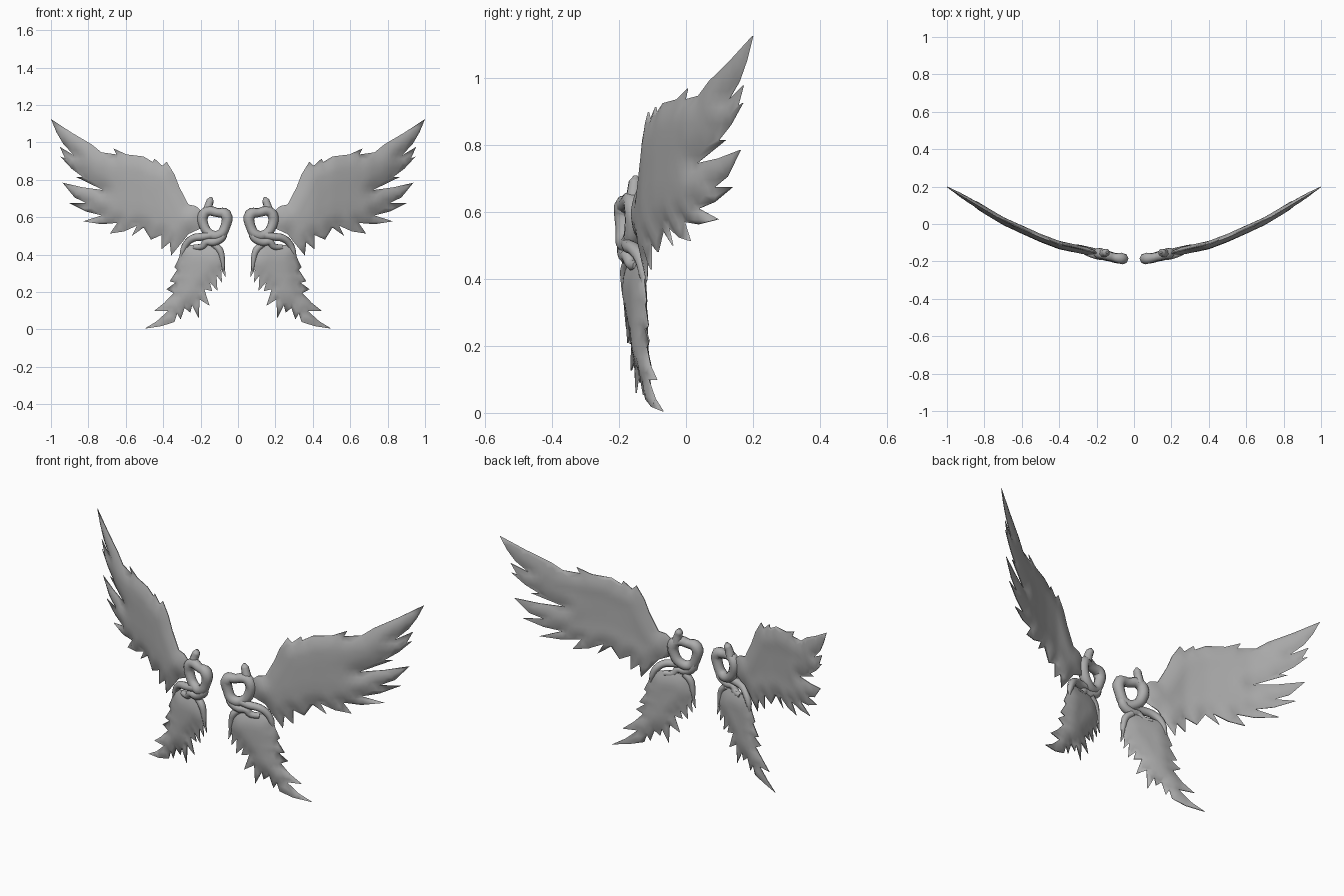
import bpy, bmesh, math
from collections import Counter
from mathutils import Vector
from mathutils.geometry import delaunay_2d_cdt, intersect_point_line

if "Cube" in bpy.data.objects:
    bpy.data.objects.remove(bpy.data.objects["Cube"])

grey = bpy.data.materials.new("bone grey")
grey.diffuse_color = (0.42, 0.42, 0.42, 1)
grey.use_nodes = True
grey.node_tree.nodes["Principled BSDF"].inputs["Base Color"].default_value = grey.diffuse_color

# Sweep of both wings: depth (y) against distance from the middle
SWEEP = [(0.0, -0.185), (0.1, -0.178), (0.2, -0.153), (0.4, -0.108),
         (0.5, -0.07), (0.7, 0.02), (1.01, 0.205)]


def sweep(x):
    for (x0, y0), (x1, y1) in zip(SWEEP, SWEEP[1:]):
        if x <= x1:
            return y0 + (y1 - y0) * (x - x0) / (x1 - x0)
    return SWEEP[-1][1]


def edge_distance(p, outline):
    best = 9.0
    for a, b in zip(outline, outline[1:] + outline[:1]):
        q, t = intersect_point_line(p, a, b)
        q = a.lerp(b, max(0.0, min(1.0, t)))
        best = min(best, (p - Vector((q[0], q[1]))).length)
    return best


def finish(name, mesh, angle):
    mesh.materials.append(grey)
    obj = bpy.data.objects.new(name, mesh)
    bpy.context.collection.objects.link(obj)
    bpy.ops.object.select_all(action='DESELECT')
    obj.select_set(True)
    bpy.context.view_layer.objects.active = obj
    bpy.ops.object.shade_smooth_by_angle(angle=math.radians(angle))


def feather_panel(name, points, side, thick, bulge, shift=0.0):
    """Cushioned panel: thick in the middle, thin along the feathered outline."""
    outline = [Vector(p) for p in points]
    n, step = len(outline), 0.024
    verts = list(outline)
    for i in range(int(1.05 / step)):
        for j in range(int(1.15 / step)):
            p = Vector(((i + 0.5 * (j % 2)) * step, j * step))
            if edge_distance(p, outline) > 0.008:
                verts.append(p)
    edges = [(i, (i + 1) % n) for i in range(n)]
    co, _, faces, *_ = delaunay_2d_cdt(verts, edges, [], 1, 1e-5)

    bm = bmesh.new()
    front, back = [], []
    for p in co:
        d = edge_distance(p, outline)
        half = 0.002 + thick * min(1.0, d / 0.06) ** 0.75
        y = sweep(p.x) + shift - bulge * min(1.0, d / 0.12)
        front.append(bm.verts.new((side * p.x, y - half, p.y)))
        back.append(bm.verts.new((side * p.x, y + half, p.y)))
    count = Counter()
    for f in faces:
        bm.faces.new([front[i] for i in f])
        bm.faces.new([back[i] for i in reversed(f)])
        count.update(frozenset(e) for e in zip(f, f[1:] + f[:1]))
    for e, c in count.items():
        if c == 1:
            a, b = e
            bm.faces.new((front[a], front[b], back[b], back[a]))
    loose = [v for v in bm.verts if not v.link_faces]
    bmesh.ops.delete(bm, geom=loose, context='VERTS')
    bmesh.ops.recalc_face_normals(bm, faces=bm.faces)
    mesh = bpy.data.meshes.new(name)
    bm.to_mesh(mesh)
    bm.free()
    finish(name, mesh, 60)


def tube(name, points, side, closed=False):
    """Rounded bone through (x, z, radius, depth offset) points."""
    cu = bpy.data.curves.new(name, 'CURVE')
    cu.dimensions = '3D'
    cu.bevel_depth, cu.bevel_resolution = 1.0, 2
    cu.resolution_u, cu.use_fill_caps = 4, True
    sp = cu.splines.new('BEZIER')
    sp.bezier_points.add(len(points) - 1)
    sp.use_cyclic_u = closed
    for bp, (x, z, r, dy) in zip(sp.bezier_points, points):
        bp.co = (side * x, sweep(x) + dy, z)
        bp.radius = r
        bp.handle_left_type = bp.handle_right_type = 'AUTO'
    tmp = bpy.data.objects.new(name + "_path", cu)
    bpy.context.collection.objects.link(tmp)
    bpy.context.view_layer.update()
    mesh = bpy.data.meshes.new_from_object(
        tmp.evaluated_get(bpy.context.evaluated_depsgraph_get()))
    bpy.data.objects.remove(tmp)
    finish(name, mesh, 70)


# Upper wing: leading edge out to the tip, then feather tips and notches back
UPPER = [(0.19, 0.63), (0.225, 0.66), (0.265, 0.668), (0.313, 0.76), (0.34, 0.83),
         (0.382, 0.898), (0.404, 0.875), (0.447, 0.914), (0.455, 0.895),
         (0.505, 0.925), (0.596, 0.936), (0.666, 0.968), (0.65, 0.936),
         (0.73, 0.947), (0.783, 0.99), (0.89, 1.053), (1.0, 1.125),
         (0.97, 1.053), (0.933, 0.99), (0.875, 0.93), (0.953, 0.977),
         (0.925, 0.915), (0.95, 0.925), (0.89, 0.86), (0.83, 0.815), (0.865, 0.815),
         (0.72, 0.745), (0.83, 0.76), (0.938, 0.785), (0.874, 0.706),
         (0.81, 0.675), (0.9, 0.675), (0.81, 0.63), (0.73, 0.61), (0.828, 0.578),
         (0.73, 0.563), (0.645, 0.57), (0.685, 0.513), (0.61, 0.524),
         (0.54, 0.555), (0.568, 0.5), (0.505, 0.545), (0.465, 0.48),
         (0.41, 0.505), (0.41, 0.428), (0.365, 0.465), (0.357, 0.396),
         (0.3, 0.465), (0.265, 0.51), (0.2, 0.54)]

# Lower wing: inner feathers down to the tip, then outer feathers back up
LOWER = [(0.126, 0.45), (0.088, 0.425), (0.072, 0.364), (0.066, 0.278),
         (0.09, 0.32), (0.085, 0.25), (0.115, 0.29), (0.11, 0.208),
         (0.15, 0.25), (0.138, 0.205), (0.18, 0.215), (0.152, 0.127),
         (0.205, 0.16), (0.21, 0.06), (0.245, 0.13), (0.255, 0.09), (0.285, 0.115),
         (0.307, 0.053), (0.325, 0.085), (0.34, 0.04), (0.41, 0.018), (0.5, 0.004),
         (0.436, 0.043), (0.375, 0.098), (0.45, 0.098), (0.393, 0.144),
         (0.345, 0.195), (0.383, 0.215), (0.335, 0.25), (0.365, 0.258),
         (0.325, 0.32), (0.34, 0.332), (0.315, 0.385), (0.305, 0.44),
         (0.25, 0.452), (0.19, 0.455)]

# Joint ring, horn on top of it, and the two strands linking to the lower wing
RING = [(0.066, 0.615, 0.031, -0.004), (0.112, 0.625, 0.024, -0.002),
        (0.16, 0.633, 0.027, 0), (0.186, 0.61, 0.03, 0),
        (0.182, 0.555, 0.027, 0), (0.15, 0.512, 0.026, 0),
        (0.1, 0.505, 0.027, -0.004), (0.068, 0.55, 0.026, -0.004)]
HORN = [(0.165, 0.63, 0.026, 0.005), (0.155, 0.67, 0.021, 0.01),
        (0.148, 0.69, 0.02, 0.014), (0.144, 0.708, 0.006, 0.016)]
LINK_TOP = [(0.14, 0.505, 0.022, -0.005), (0.19, 0.496, 0.021, -0.014),
            (0.24, 0.488, 0.02, -0.01), (0.275, 0.46, 0.019, 0),
            (0.295, 0.42, 0.016, 0.004), (0.305, 0.37, 0.004, 0.004)]
LINK_LOW = [(0.075, 0.53, 0.02, 0), (0.085, 0.495, 0.024, -0.004),
            (0.13, 0.468, 0.023, -0.008), (0.17, 0.468, 0.02, -0.012),
            (0.19, 0.445, 0.018, -0.008), (0.235, 0.44, 0.015, 0)]
SHOULDER = [(0.13, 0.455, 0.018, 0), (0.098, 0.425, 0.019, 0),
            (0.083, 0.37, 0.014, 0), (0.078, 0.31, 0.004, 0)]

for side, label in ((1, "right"), (-1, "left")):
    feather_panel("upper_wing_" + label, UPPER, side, 0.019, 0.006)
    feather_panel("lower_wing_" + label, LOWER, side, 0.02, 0.004, 0.002)
    tube("joint_ring_" + label, RING, side, True)
    tube("joint_horn_" + label, HORN, side)
    tube("upper_link_" + label, LINK_TOP, side)
    tube("lower_link_" + label, LINK_LOW, side)
    tube("lower_wing_shoulder_" + label, SHOULDER, side)
